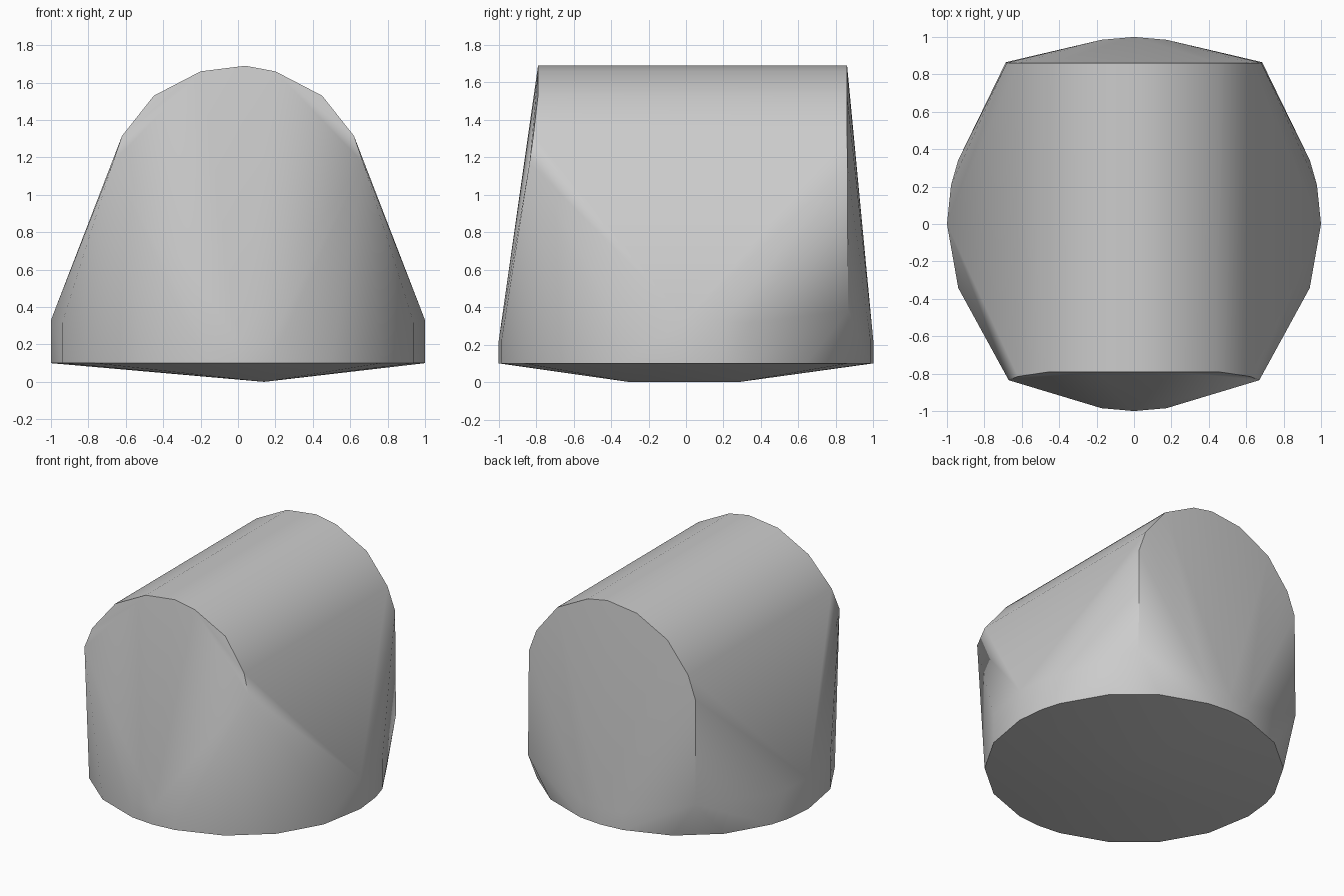
import bpy, bmesh, math

if "Cube" in bpy.data.objects:
    bpy.data.objects.remove(bpy.data.objects["Cube"])

grey = bpy.data.materials.new("plain_grey")
grey.use_nodes = True
colour = (0.6, 0.6, 0.6, 1)
grey.diffuse_color = colour
grey.node_tree.nodes["Principled BSDF"].inputs["Base Color"].default_value = colour

points = []


def mirrored(x, y, z):
    points.extend([(x, y, z), (-x, y, z)])


# Round base: a short wall, higher at the sides than at the ends
for deg in [*range(0, 360, 20), 90, 270, 12, 168]:
    c, s = math.cos(math.radians(deg)), math.sin(math.radians(deg))
    points.append((c, s, 0.1))
    points.append((c, s, 0.22 + 0.11 * c * c))

# Shallow ridge under the base
points += [(0.14, -0.3, 0), (0.14, 0.28, 0)]

# Arched top, from the leaning front to the upright back
for x, z, front in [(0.2, 1.66, -0.79), (0.45, 1.53, -0.79),
                    (0.62, 1.315, -0.815), (0.67, 1.17, -0.835)]:
    mirrored(x, front, z)
    mirrored(x, 0.86, z)
points += [(0.04, -0.79, 1.69), (0.04, 0.86, 1.69)]

# Back corners run down towards the base
mirrored(0.68, 0.862, 1.15)
mirrored(0.685, 0.865, 0.38)

# Wrap the points in one closed skin
bm = bmesh.new()
for p in points:
    bm.verts.new(p)
hull = bmesh.ops.convex_hull(bm, input=bm.verts)
spare = {g for g in hull["geom_interior"] + hull["geom_unused"]
         if isinstance(g, bmesh.types.BMVert)}
bmesh.ops.delete(bm, geom=list(spare), context="VERTS")
bmesh.ops.recalc_face_normals(bm, faces=bm.faces)
mesh = bpy.data.meshes.new("arched_body")
bm.to_mesh(mesh)
bm.free()
mesh.materials.append(grey)
body = bpy.data.objects.new("arched_body", mesh)
bpy.context.collection.objects.link(body)

# Soft shading with crisp arch rims
bpy.ops.object.select_all(action="DESELECT")
body.select_set(True)
bpy.context.view_layer.objects.active = body
bpy.ops.object.shade_smooth_by_angle(angle=math.radians(35))
